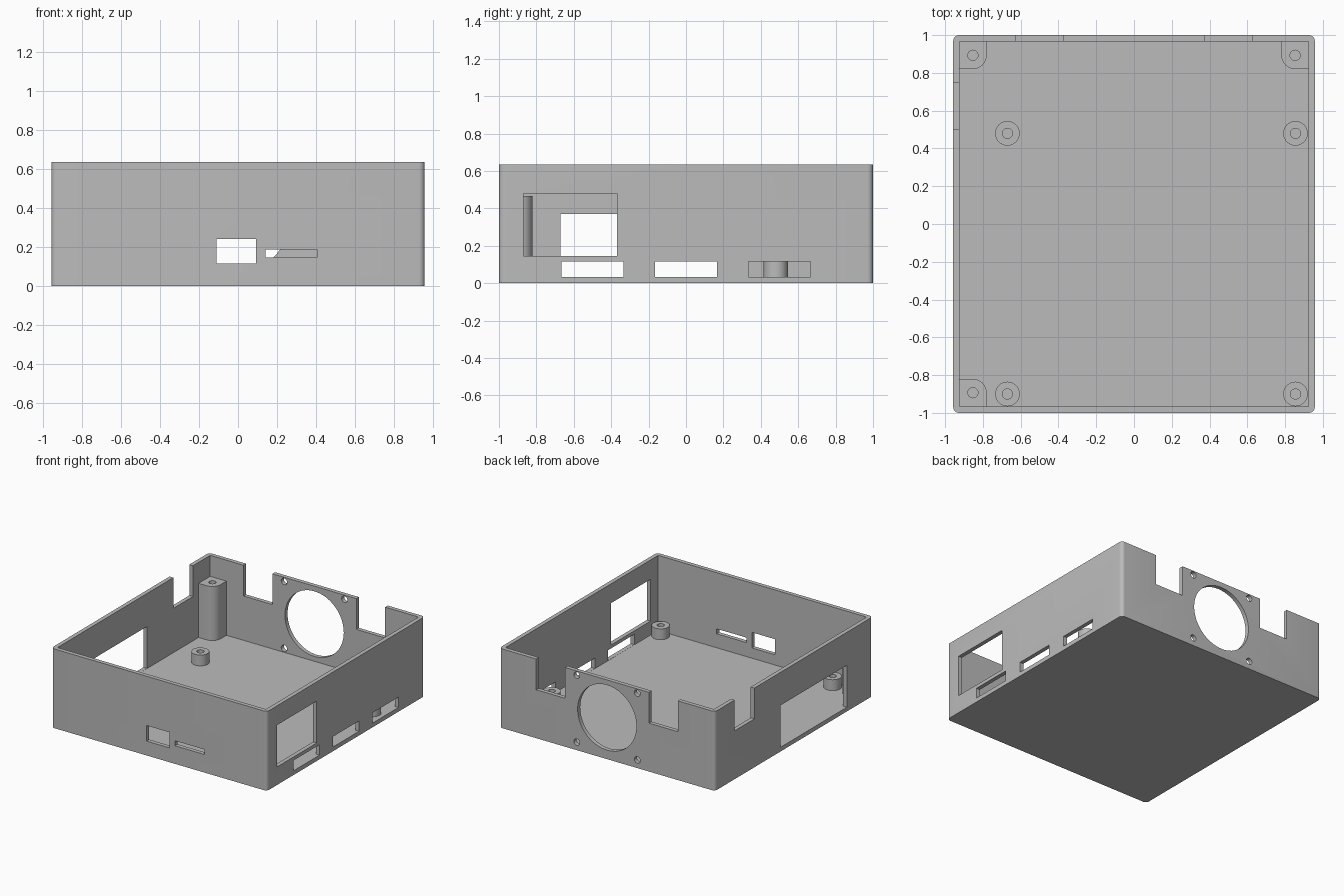
import bpy, bmesh, math
from mathutils import Matrix, Vector

if "Cube" in bpy.data.objects:
    bpy.data.objects.remove(bpy.data.objects["Cube"], do_unlink=True)

HX, HY, H = 0.957, 1.0, 0.635      # outer half sizes and height
T = 0.033                          # wall and floor thickness
IX, IY = HX - T, HY - T            # inner half sizes

grey = bpy.data.materials.new("plain grey")
grey.diffuse_color = (0.5, 0.5, 0.5, 1)
grey.use_nodes = True
grey.node_tree.nodes["Principled BSDF"].inputs["Base Color"].default_value = (0.5, 0.5, 0.5, 1)


def box(bm, x, y, z):
    """Add a box from three (low, high) ranges."""
    lo, hi = Vector((x[0], y[0], z[0])), Vector((x[1], y[1], z[1]))
    m = Matrix.Translation((lo + hi) / 2) @ Matrix.Diagonal((*(hi - lo), 1))
    return bmesh.ops.create_cube(bm, size=1, matrix=m)["verts"]


def cylinder(bm, centre, radius, depth, axis="Z", sides=48):
    turn = Matrix.Rotation(math.pi / 2, 4, "X") if axis == "Y" else Matrix()
    bmesh.ops.create_cone(bm, cap_ends=True, segments=sides, radius1=radius, radius2=radius,
                          depth=depth, matrix=Matrix.Translation(centre) @ turn)


def finish(name, bm):
    bmesh.ops.recalc_face_normals(bm, faces=bm.faces)
    mesh = bpy.data.meshes.new(name)
    bm.to_mesh(mesh)
    bm.free()
    mesh.materials.append(grey)
    obj = bpy.data.objects.new(name, mesh)
    bpy.context.collection.objects.link(obj)
    return obj


def activate(obj):
    bpy.ops.object.select_all(action="DESELECT")
    obj.select_set(True)
    bpy.context.view_layer.objects.active = obj


def cut(obj, bm):
    """Subtract the cutter geometry from an object and drop the cutter."""
    cutter = finish("cutter", bm)
    cutter.hide_render = True
    mod = obj.modifiers.new("cut", "BOOLEAN")
    mod.operation, mod.solver, mod.object = "DIFFERENCE", "EXACT", cutter
    activate(obj)
    bpy.ops.object.modifier_apply(modifier=mod.name)
    bpy.data.objects.remove(cutter, do_unlink=True)


def smooth(obj):
    activate(obj)
    bpy.ops.object.shade_smooth_by_angle(angle=math.radians(30))


def round_upright_edges(bm, radius, segments, keep=lambda p: True):
    edges = [e for e in bm.edges
             if abs(e.verts[0].co.z - e.verts[1].co.z) > 0.1 and keep(e.verts[0].co)]
    bmesh.ops.bevel(bm, geom=edges, offset=radius, segments=segments,
                    profile=0.5, affect="EDGES")


# Open tray with rounded outer corners
bm = bmesh.new()
box(bm, (-HX, HX), (-HY, HY), (0, H))
round_upright_edges(bm, 0.03, 6)
case = finish("case_shell", bm)
bm = bmesh.new()
box(bm, (-IX, IX), (-IY, IY), (T, H + 0.1))
cut(case, bm)

# Ranges that pass through each wall
right_wall = (IX - 0.01, HX + 0.05)
left_wall = (-HX - 0.05, -IX + 0.01)
back_wall = (IY - 0.01, HY + 0.05)
front_wall = (-HY - 0.05, -IY + 0.01)
notch = (0.388, H + 0.1)

bm = bmesh.new()
# Right wall: large window and three low slots
box(bm, right_wall, (-0.87, -0.37), (0.145, 0.48))
for y in (-0.5, 0, 0.5):
    box(bm, right_wall, (y - 0.166, y + 0.166), (T + 0.001, 0.117))
# Left wall: large window and top notch
box(bm, left_wall, (-0.67, 0.167), (T + 0.001, 0.37))
box(bm, left_wall, (0.5, 0.75), notch)
# Front wall: socket and card slot
box(bm, (-0.11, 0.093), front_wall, (0.115, 0.24))
box(bm, (0.14, 0.405), front_wall, (0.145, 0.185))
# Back wall: two notches, fan opening and its screw holes
for s in (-1, 1):
    box(bm, sorted((s * 0.372, s * 0.628)), back_wall, notch)
    for t in (-1, 1):
        cylinder(bm, (s * 0.268, IY, 0.333 + t * 0.268), 0.026, 0.3, "Y", 24)
cylinder(bm, (0, IY, 0.333), 0.261, 0.3, "Y", 64)
cut(case, bm)
smooth(case)

# Board standoffs with screw holes
for side, x in (("right", -0.67), ("left", 0.855)):
    for end, y in (("front", -0.9), ("back", 0.48)):
        bm = bmesh.new()
        cylinder(bm, (x, y, 0.07), 0.065, 0.1)
        post = finish(f"standoff_{end}_{side}", bm)
        bm = bmesh.new()
        cylinder(bm, (x, y, 0.11), 0.027, 2 * (0.11 - T), sides=24)
        cut(post, bm)
        smooth(post)

# Tall corner posts for the lid screws, rounded towards the inside
for name, sx, sy in (("back_right", -1, 1), ("back_left", 1, 1), ("front_right", -1, -1)):
    bm = bmesh.new()
    box(bm, sorted((sx * 0.78, sx * (IX + 0.005))), sorted((sy * 0.82, sy * (IY + 0.005))),
        (T - 0.01, 0.467))
    round_upright_edges(bm, 0.074, 12, lambda p: abs(p.x) < 0.8 and abs(p.y) < 0.85)
    post = finish("corner_post_" + name, bm)
    bm = bmesh.new()
    cylinder(bm, (sx * 0.853, sy * 0.893, 0.4), 0.027, 0.6, sides=24)
    cut(post, bm)
    smooth(post)
